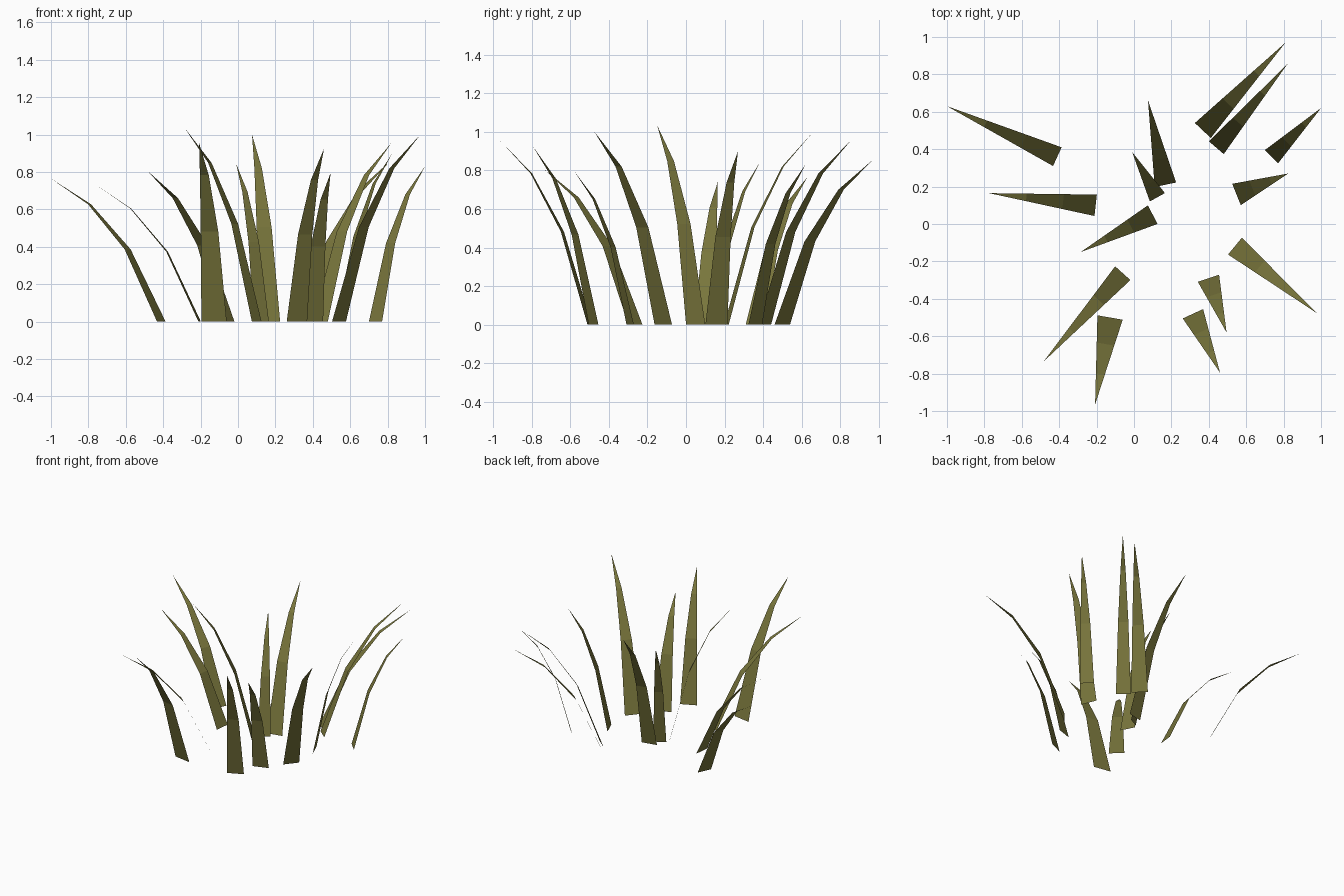
import bpy
import bmesh
from mathutils import Vector

default_cube = bpy.data.objects.get("Cube")
if default_cube:
    bpy.data.objects.remove(default_cube, do_unlink=True)


def make_material(name, colour):
    material = bpy.data.materials.new(name)
    material.use_nodes = True
    material.diffuse_color = colour
    shader = material.node_tree.nodes["Principled BSDF"]
    shader.inputs["Base Color"].default_value = colour
    return material


olive_green = make_material("olive green", (0.19, 0.18, 0.045, 1))

# Shared bend of every blade: (fraction of outward lean, fraction of height)
BEND = [(0, 0), (0.305, 0.505), (0.65, 0.82)]


def make_blade(name, root, width, tip):
    """A flat blade that narrows evenly from its root edge to a point."""
    bm = bmesh.new()
    root = Vector((*root, 0))
    tip = Vector(tip)
    lean = tip - root
    height = lean.z
    lean.z = 0
    # The root edge lies square to the direction of lean
    side = lean.normalized().cross(Vector((0, 0, 1))) * width / 2

    rows = []
    for out, up in BEND:
        centre = root + lean * out + Vector((0, 0, height * up))
        half = side * (1 - out)
        rows.append((bm.verts.new(centre - half), bm.verts.new(centre + half)))

    # Quads up the blade, closed by a triangle at the tip, upper side facing out
    for (left, right), (next_left, next_right) in zip(rows, rows[1:]):
        bm.faces.new((left, right, next_right, next_left))
    left, right = rows[-1]
    bm.faces.new((left, right, bm.verts.new(tip)))

    mesh = bpy.data.meshes.new(name)
    bm.to_mesh(mesh)
    bm.free()
    mesh.materials.append(olive_green)
    blade = bpy.data.objects.new(name, mesh)
    bpy.context.collection.objects.link(blade)
    return blade


# Each blade: name, root centre on the ground, root width, tip position
BLADES = [
    ("far_right_blade", (-.41, .36), .11, (-1, .63, .765)),
    ("right_blade", (-.205, .1), .115, (-.775, .165, .74)),
    ("centre_blade", (.1, .05), .112, (-.285, -.15, 1.035)),
    ("short_centre_blade", (.125, .143), .092, (-.01, .385, .845)),
    ("back_blade", (.168, .21), .117, (.075, .66, 1)),
    ("back_left_outer_blade", (.368, .5), .117, (.81, .97, .855)),
    ("back_left_inner_blade", (.44, .408), .105, (.82, .855, .955)),
    ("far_left_blade", (.735, .36), .1, (1, .62, .83)),
    ("left_blade", (.548, .158), .123, (.825, .27, .9)),
    ("front_left_outer_blade", (.54, -.118), .117, (.975, -.475, 1)),
    ("front_left_inner_blade", (.398, -.29), .12, (.495, -.58, .795)),
    ("front_left_blade", (.315, -.48), .12, (.46, -.795, .925)),
    ("front_blade", (-.128, -.5), .137, (-.208, -.965, .955)),
    ("front_right_blade", (-.06, -.263), .11, (-.483, -.735, .805)),
]

for name, root, width, tip in BLADES:
    make_blade(name, root, width, tip)
